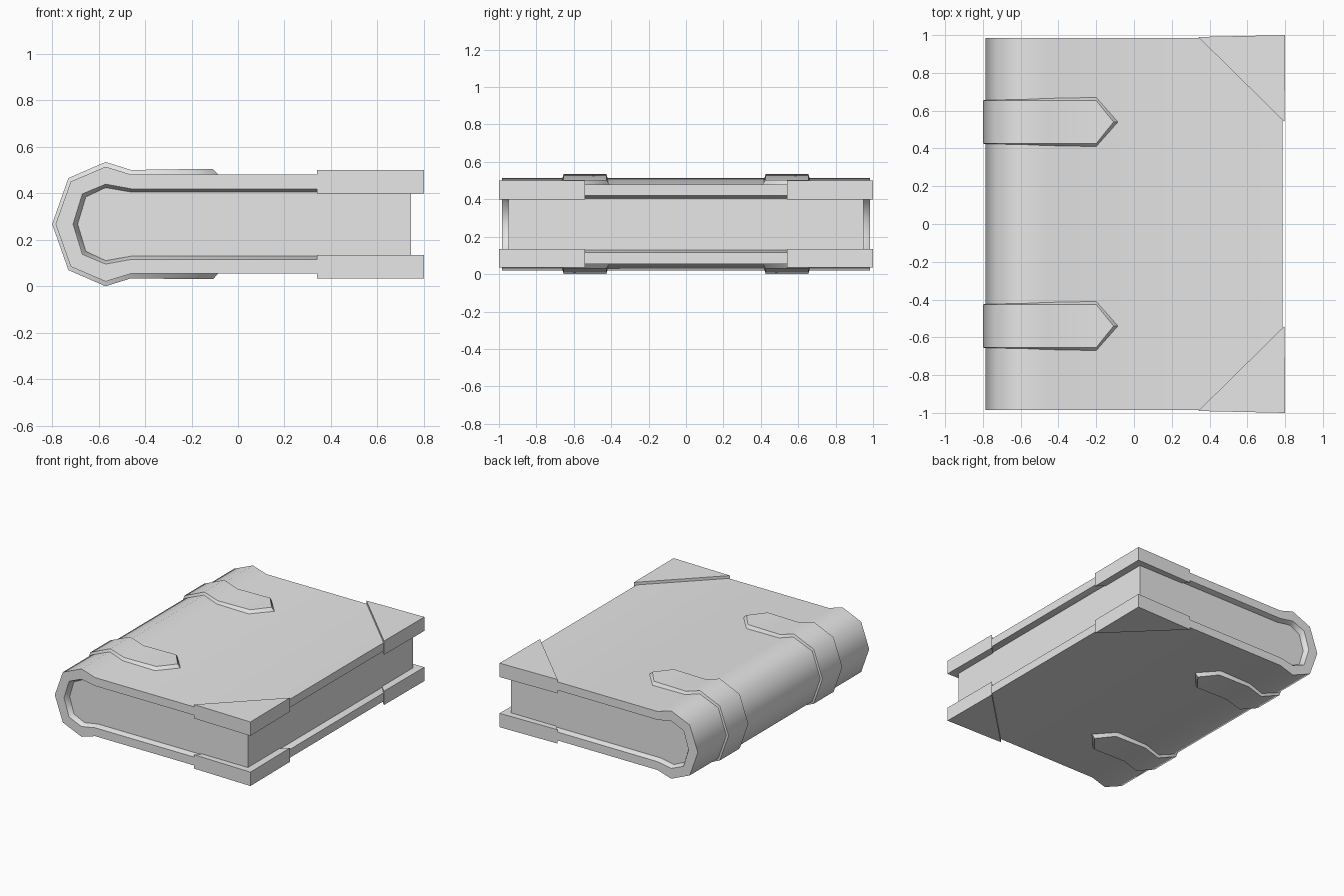
import bpy
import bmesh
from math import radians

cube = bpy.data.objects.get("Cube")
if cube:
    bpy.data.objects.remove(cube, do_unlink=True)

GREY = (0.8, 0.8, 0.8, 1)
mat = bpy.data.materials.new("plain_grey")
mat.use_nodes = True
mat.diffuse_color = GREY
mat.node_tree.nodes["Principled BSDF"].inputs["Base Color"].default_value = GREY

MID = 0.2675  # height of the book's mirror plane
SIDE, PAGE_SIDE = 0.985, 0.95

# Upper half profiles (x, height above the mirror plane), fore edge to spine
OUTER = [(0.785, 0.213), (-0.46, 0.213), (-0.57, 0.247), (-0.72, 0.183), (-0.785, 0)]
INNER = [(0.785, 0.152), (-0.46, 0.152), (-0.57, 0.172), (-0.67, 0.13), (-0.71, 0)]
PAGES = [(0.745, 0.138), (-0.46, 0.138), (-0.57, 0.157), (-0.655, 0.117), (-0.69, 0)]
STRAP = [(-0.20, 0.237), (-0.46, 0.233), (-0.57, 0.2675), (-0.73, 0.198), (-0.80, 0)]


def mirrored(half):
    """Whole profile round the spine, from top fore edge to bottom fore edge."""
    return half + [(x, -z) for x, z in reversed(half[:-1])]


def finish(bm, name):
    bmesh.ops.recalc_face_normals(bm, faces=bm.faces)
    mesh = bpy.data.meshes.new(name)
    bm.to_mesh(mesh)
    bm.free()
    mesh.materials.append(mat)
    obj = bpy.data.objects.new(name, mesh)
    bpy.context.collection.objects.link(obj)
    bpy.ops.object.select_all(action='DESELECT')
    obj.select_set(True)
    bpy.context.view_layer.objects.active = obj
    bpy.ops.object.shade_smooth_by_angle(angle=radians(50))
    return obj


def sweep(bm, sections):
    """Join closed cross-sections with quads; returns the vertex rings."""
    rings = [[bm.verts.new(p) for p in s] for s in sections]
    for a, b in zip(rings, rings[1:]):
        for i in range(len(a)):
            j = (i + 1) % len(a)
            bm.faces.new((a[i], a[j], b[j], b[i]))
    return rings


# Cover: one folded board with a chamfered inner lip
bm = bmesh.new()
sections = []
for o, n, p in zip(mirrored(OUTER), mirrored(INNER), mirrored(PAGES)):
    side = [(p, -PAGE_SIDE), (n, -SIDE), (o, -SIDE)]
    loop = side + [(pt, -y) for pt, y in reversed(side)]
    sections.append([(pt[0], y, MID + pt[1]) for pt, y in loop])
rings = sweep(bm, sections)
for r in (rings[0], rings[-1]):
    bm.faces.new((r[1], r[2], r[3], r[4]))
    bm.faces.new((r[0], r[1], r[4], r[5]))
finish(bm, "cover")

# Page block
bm = bmesh.new()
ends = [[(x, y, MID + z) for x, z in mirrored(PAGES)] for y in (-PAGE_SIDE, PAGE_SIDE)]
for r in sweep(bm, ends):
    bm.faces.new(r)
finish(bm, "page_block")


# Straps wrapping the spine, with pointed bevelled ends
def strap(name, yc):
    bm = bmesh.new()
    base = [(-0.20, OUTER[1][1])] + OUTER[1:]
    base_half = [0.13, 0.125, 0.12, 0.117, 0.117]
    widths = base_half + base_half[-2::-1]
    sections = []
    for (bx, bz), (tx, tz), w in zip(mirrored(base), mirrored(STRAP), widths):
        t = 0.114
        sections.append([(bx, yc - w, MID + bz), (tx, yc - t, MID + tz),
                         (tx, yc + t, MID + tz), (bx, yc + w, MID + bz)])
    rings = sweep(bm, sections)
    for r, s in ((rings[0], 1), (rings[-1], -1)):
        low = bm.verts.new((-0.085, yc, MID + s * 0.213))
        high = bm.verts.new((-0.108, yc, MID + s * 0.237))
        bm.faces.new((r[1], r[2], high))
        bm.faces.new((r[0], r[1], high, low))
        bm.faces.new((r[2], r[3], low, high))
        bm.faces.new((r[3], r[0], low))
    finish(bm, name)


strap("front_strap", -0.54)
strap("back_strap", 0.54)


# Triangular corner guards
def corner(name, sy, sz):
    bm = bmesh.new()
    tri = [(0.34, 0.99), (0.80, 1.0), (0.797, 0.54)]
    ends = [[(x, sy * y, MID + sz * z) for x, y in tri] for z in (0.132, 0.233)]
    for r in sweep(bm, ends):
        bm.faces.new(r)
    finish(bm, name)


for sy, depth in ((-1, "front"), (1, "back")):
    for sz, level in ((-1, "lower"), (1, "upper")):
        corner(f"{depth}_{level}_corner", sy, sz)
